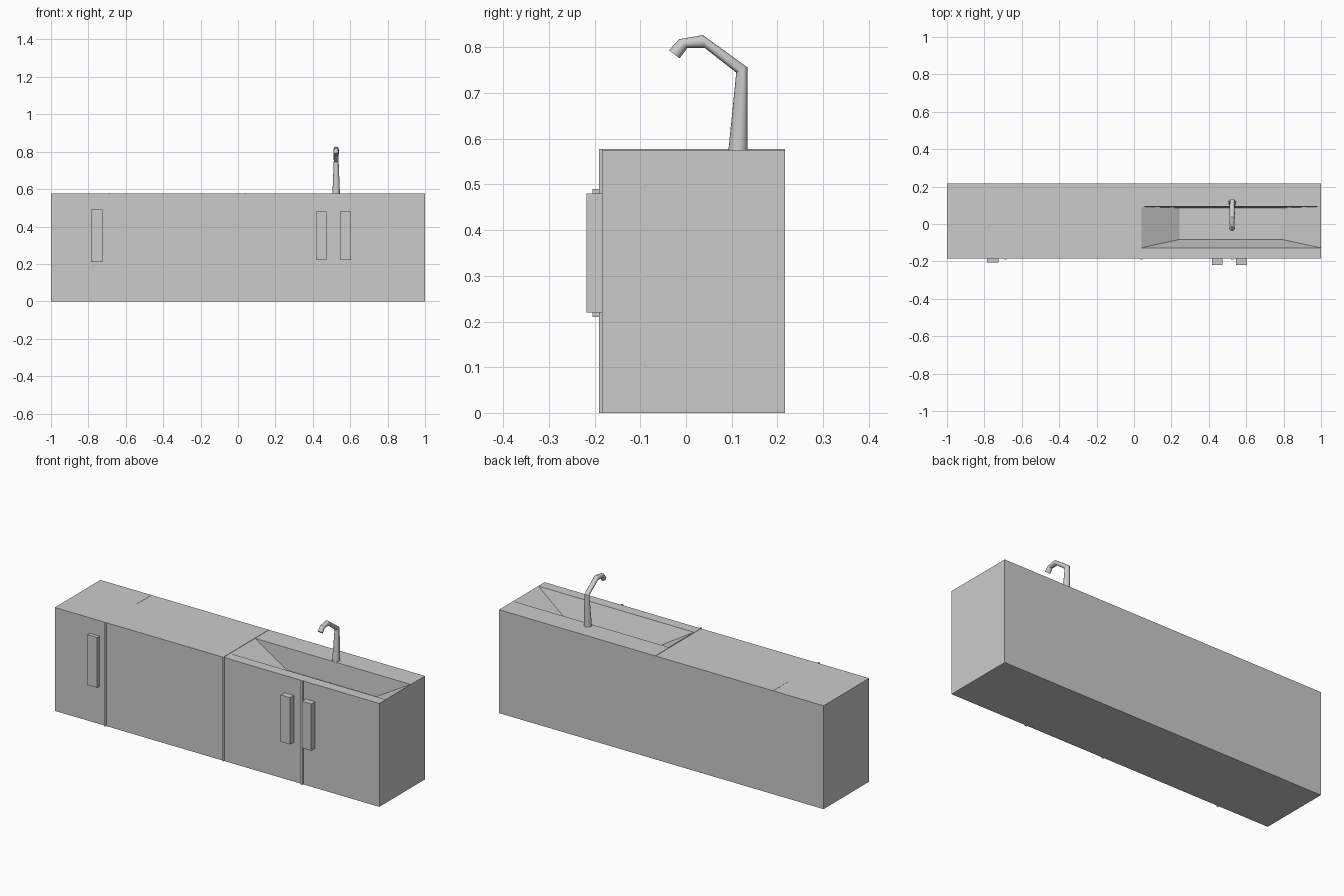
import bpy, bmesh, math

if "Cube" in bpy.data.objects:
    bpy.data.objects.remove(bpy.data.objects["Cube"])


def loft(name, rings, smooth=False):
    """Skin a closed surface through rings that share a point count."""
    bm = bmesh.new()
    loops = [[bm.verts.new(p) for p in ring] for ring in rings]
    n = len(loops[0])
    for a, b in zip(loops, loops[1:]):
        for i in range(n):
            j = (i + 1) % n
            bm.faces.new((a[i], a[j], b[j], b[i]))
    bm.faces.new(loops[0][::-1])
    bm.faces.new(loops[-1])
    bmesh.ops.recalc_face_normals(bm, faces=bm.faces)
    mesh = bpy.data.meshes.new(name)
    bm.to_mesh(mesh)
    bm.free()
    obj = bpy.data.objects.new(name, mesh)
    bpy.context.collection.objects.link(obj)
    if smooth:
        bpy.ops.object.select_all(action='DESELECT')
        obj.select_set(True)
        bpy.context.view_layer.objects.active = obj
        bpy.ops.object.shade_smooth_by_angle(angle=math.radians(30))
    return obj


def rect(x0, x1, y0, y1, z):
    return [(x0, y0, z), (x1, y0, z), (x1, y1, z), (x0, y1, z)]


def box(name, x0, x1, y0, y1, z0, z1):
    return loft(name, [rect(x0, x1, y0, y1, z0), rect(x0, x1, y0, y1, z1)])


FRONT, BACK, TOP = -0.184, 0.217, 0.576

# Cabinet with the sunken basin
loft("cabinet_with_basin", [
    rect(-1, 1, FRONT, BACK, 0),
    rect(-1, 1, FRONT, BACK, TOP),
    rect(0.04, 0.997, -0.127, 0.093, TOP),
    rect(0.242, 0.793, -0.083, 0.086, TOP - 0.12),
])

# Thin raised door seams
for name, x in (("left", -0.687), ("middle", 0.04), ("right", 0.525)):
    box(f"{name}_door_seam", x - 0.006, x + 0.006, -0.191, FRONT + 0.002, 0, TOP + 0.002)

# Seam strip across the worktop, and its short neighbour
box("worktop_seam", 0.035, 0.04, -0.189, BACK, TOP - 0.002, TOP + 0.002)
box("worktop_short_seam", -0.69, -0.684, 0.09, BACK, TOP - 0.002, TOP + 0.001)

# Door handles
box("left_handle", -0.785, -0.725, -0.205, FRONT, 0.21, 0.49)
for name, x in (("middle", 0.445), ("right", 0.575)):
    box(f"{name}_handle", x - 0.029, x + 0.029, -0.218, FRONT, 0.22, 0.48)

# Faucet: each mitred ring is (outer y, z), (inner y, z), half width
SIDES = 16
stations = [
    ((0.135, TOP), (0.093, TOP), 0.02),
    ((0.135, 0.756), (0.110, 0.745), 0.013),
    ((0.037, 0.827), (0.041, 0.799), 0.014),
    ((-0.015, 0.818), (0.003, 0.799), 0.013),
    ((-0.037, 0.794), (-0.014, 0.776), 0.014),
]
rings = []
for (oy, oz), (iy, iz), r in stations:
    ring = []
    for i in range(SIDES):
        a = 2 * math.pi * i / SIDES
        c, s = math.cos(a) / 2, math.sin(a)
        ring.append((0.525 + r * s, (oy + iy) / 2 + c * (oy - iy),
                     (oz + iz) / 2 + c * (oz - iz)))
    rings.append(ring)
loft("faucet", rings, smooth=True)
